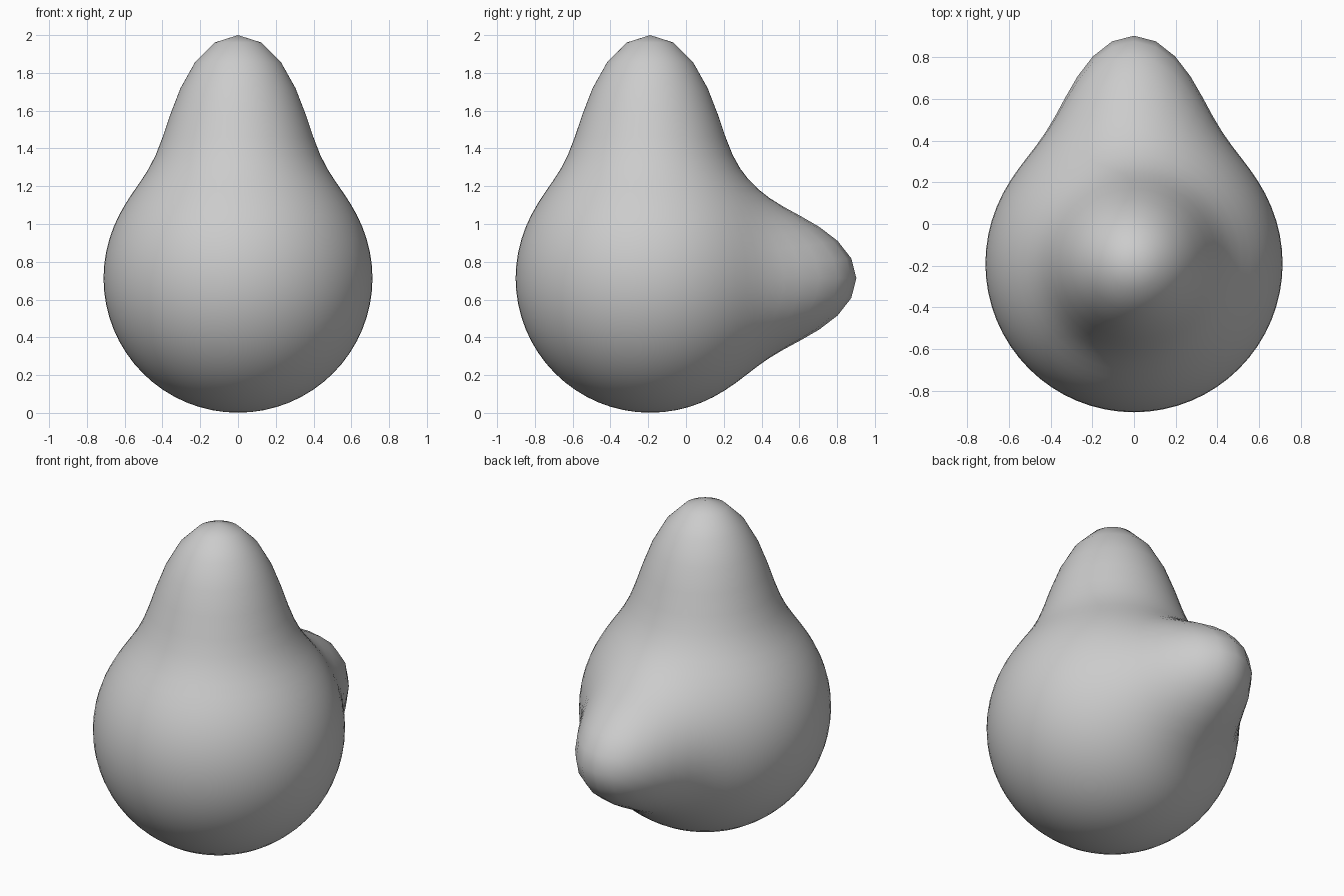
import bpy
import bmesh
import math
from mathutils import Vector

if "Cube" in bpy.data.objects:
    bpy.data.objects.remove(bpy.data.objects["Cube"], do_unlink=True)

RADIUS = 0.712
CENTRE = Vector((0, -0.19, 0.713))
SHARPNESS = 12.3
# Direction and height of each rounded bump
BUMPS = [
    (Vector((0, 0, 1)), 0.575),
    (Vector((0, 1, 0)), 0.38),
]


def surface_radius(direction):
    """Radius of the body, raised smoothly towards each bump."""
    return RADIUS + sum(
        height * math.exp(-SHARPNESS * (1 - direction.dot(axis)))
        for axis, height in BUMPS
    )


# Plain grey surface
grey = bpy.data.materials.new("plain_grey")
grey.use_nodes = True
colour = (0.6, 0.6, 0.6, 1)
grey.diffuse_color = colour
grey.node_tree.nodes["Principled BSDF"].inputs["Base Color"].default_value = colour

# Round body with a tall top bump and a shorter back bump
bm = bmesh.new()
bmesh.ops.create_uvsphere(bm, u_segments=64, v_segments=32, radius=1)
for vert in bm.verts:
    direction = vert.co.normalized()
    vert.co = direction * surface_radius(direction)
for face in bm.faces:
    face.smooth = True

mesh = bpy.data.meshes.new("bumped_body")
bm.to_mesh(mesh)
bm.free()
mesh.materials.append(grey)
body = bpy.data.objects.new("bumped_body", mesh)
body.location = CENTRE
bpy.context.collection.objects.link(body)
